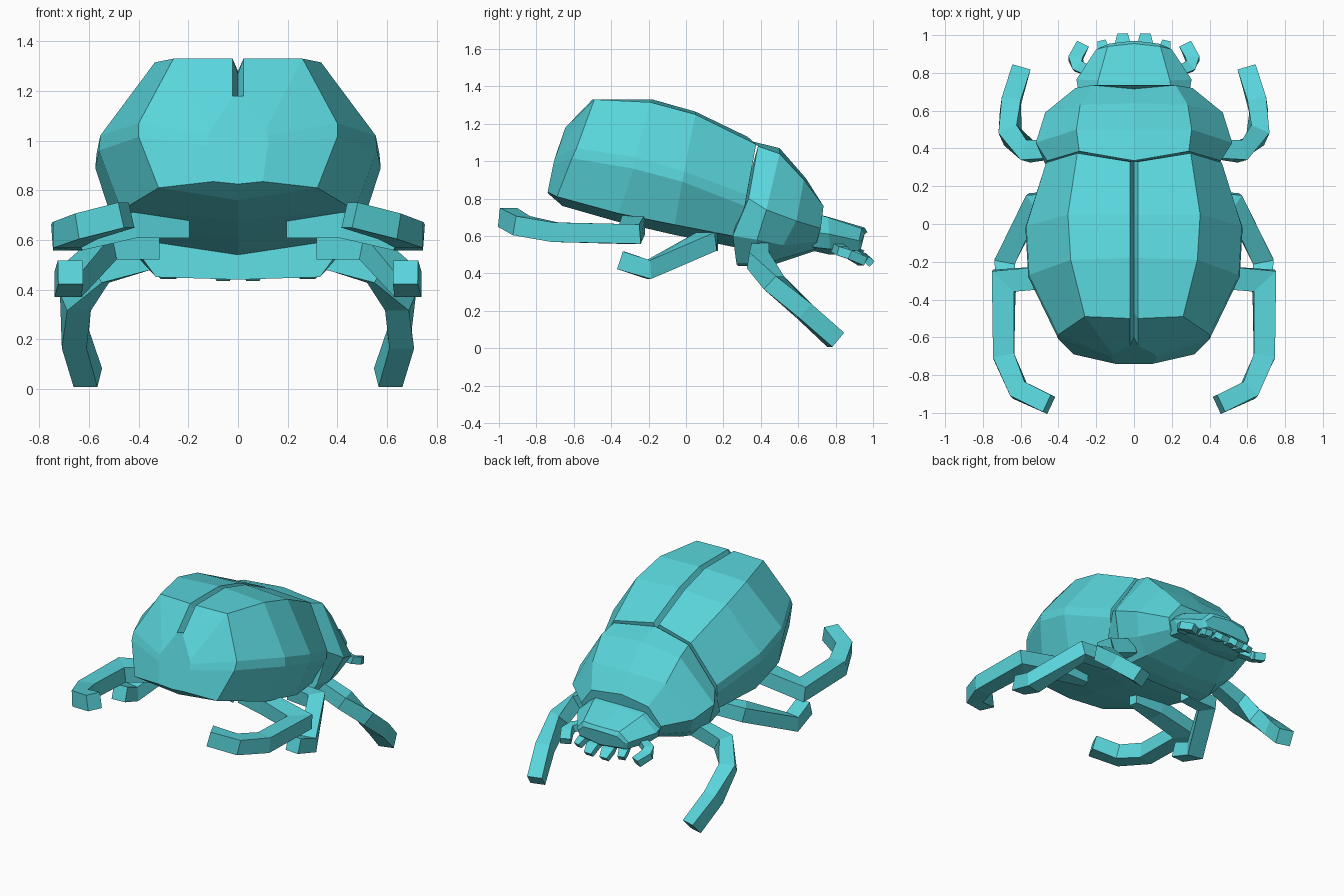
import bpy, bmesh
from mathutils import Vector

shell = bpy.data.materials.new("turquoise_shell")
shell.diffuse_color = (0.10, 0.67, 0.715, 1)


def loft(name, rings):
    """Skin a row of closed rings and cap both ends."""
    bm = bmesh.new()
    rows = [[bm.verts.new(p) for p in ring] for ring in rings]
    for a, b in zip(rows, rows[1:]):
        n = len(a)
        for i in range(n):
            j = (i + 1) % n
            bm.faces.new((a[i], a[j], b[j], b[i]))
    bm.faces.new(rows[0])
    bm.faces.new(rows[-1])
    bmesh.ops.recalc_face_normals(bm, faces=bm.faces)
    mesh = bpy.data.meshes.new(name)
    bm.to_mesh(mesh)
    bm.free()
    mesh.materials.append(shell)
    ob = bpy.data.objects.new(name, mesh)
    bpy.context.collection.objects.link(ob)
    return ob


def mirrored(half):
    """Half section from top centre to bottom centre -> full ring."""
    return half + [(-x, y, z) for x, y, z in reversed(half) if x > 0]


def limb(name, path, widths, height):
    """Square tube along a path, one on each side of the body."""
    for side, s in (("right", 1), ("left", -1)):
        pts = [Vector((s * x, y, z)) for x, y, z in path]
        rings = []
        for i, p in enumerate(pts):
            t_in = (p - pts[max(i - 1, 0)]).normalized()
            t_out = (pts[min(i + 1, len(pts) - 1)] - p).normalized()
            t = (t_in + t_out).normalized()
            across = t.cross(Vector((0, 0, 1))).normalized()
            up = across.cross(t)
            # widen the bends so the tube keeps its thickness
            ref = t_out if t_out.length > 0 else t_in
            k = 1 / max(t.dot(ref), 0.75)
            a = across * widths[i] / 2 * k
            u = up * height / 2
            rings.append([p + a + u, p - a + u, p - a - u, p + a - u])
        loft(f"{name}_{side}", rings)


# Abdomen with wing cases: groove, groove edge, crease, rim, under rim, flank, belly
abdomen = [
    [(0, -.60, 1.17), (.022, -.645, 1.18), (.11, -.69, 1.04), (.12, -.70, 1.02),
     (.12, -.71, .98), (.10, -.74, .835), (0, -.735, .825)],
    [(0, -.47, 1.27), (.022, -.50, 1.33), (.26, -.49, 1.33), (.40, -.585, 1.07),
     (.40, -.61, 1.015), (.32, -.69, .81), (0, -.66, .76)],
    [(0, -.18, 1.28), (.022, -.18, 1.33), (.335, -.19, 1.315), (.555, -.27, 1.02),
     (.56, -.28, .96), (.47, -.36, .72), (0, -.38, .68)],
    [(0, .05, 1.21), (.022, .05, 1.265), (.35, .05, 1.25), (.57, -.01, .945),
     (.575, -.02, .89), (.50, -.06, .66), (0, -.08, .61)],
    [(0, .33, 1.08), (.022, .33, 1.13), (.30, .375, 1.09), (.465, .325, .82),
     (.465, .315, .76), (.40, .25, .60), (0, .26, .54)],
]
loft("abdomen", [mirrored(h) for h in abdomen])

# Thorax shield: top, crease, flank, lower flank, keel edge, underside
thorax = [
    [(0, .335, 1.11), (.29, .385, 1.08), (.46, .335, .80), (.44, .25, .60),
     (.33, .27, .45), (0, .28, .44)],
    [(0, .50, 1.07), (.305, .50, 1.04), (.52, .43, .74), (.45, .38, .58),
     (.33, .36, .45), (0, .36, .44)],
    [(0, .64, .91), (.285, .63, .90), (.47, .59, .68), (.40, .52, .55),
     (.29, .48, .47), (0, .48, .45)],
    [(0, .715, .78), (.22, .735, .76), (.31, .72, .64), (.28, .70, .57),
     (.20, .69, .53), (0, .69, .52)],
]
loft("thorax", [mirrored(h) for h in thorax])

# Head
head = [
    [(0, .68, .72), (.20, .68, .72), (.29, .68, .62), (.26, .68, .54), (0, .68, .52)],
    [(0, .75, .705), (.19, .76, .70), (.305, .765, .61), (.25, .77, .53), (0, .77, .50)],
    [(0, .955, .645), (.14, .94, .64), (.20, .925, .575), (.18, .92, .52), (0, .93, .50)],
    [(0, .97, .62), (.13, .955, .61), (.18, .935, .565), (.16, .935, .53), (0, .955, .52)],
]
loft("head", [mirrored(h) for h in head])

# Mouthparts and antennae
limb("inner_palp", [(.05, .88, .51), (.06, .95, .49), (.06, .995, .45)], (.06, .08, .055), .04)
limb("outer_palp", [(.14, .85, .52), (.16, .92, .50), (.17, .96, .47)], (.05, .06, .045), .04)
limb("antenna", [(.22, .80, .54), (.295, .835, .52), (.31, .875, .50), (.275, .945, .465)],
     (.05, .06, .07, .07), .05)

# Legs
limb("fore_leg", [(.36, .40, .53), (.56, .385, .47), (.655, .47, .35),
                  (.655, .63, .20), (.605, .80, .045)], (.09, .10, .10, .10, .10), .10)
limb("middle_leg", [(.32, .13, .57), (.53, .11, .57), (.685, -.20, .42),
                    (.675, -.35, .47)], (.08, .10, .10, .10), .10)
limb("hind_leg", [(.20, -.25, .66), (.42, -.28, .66), (.69, -.30, .61), (.69, -.70, .62),
                  (.61, -.88, .655), (.45, -.955, .70)],
     (.06, .12, .12, .11, .10, .10), .105)
